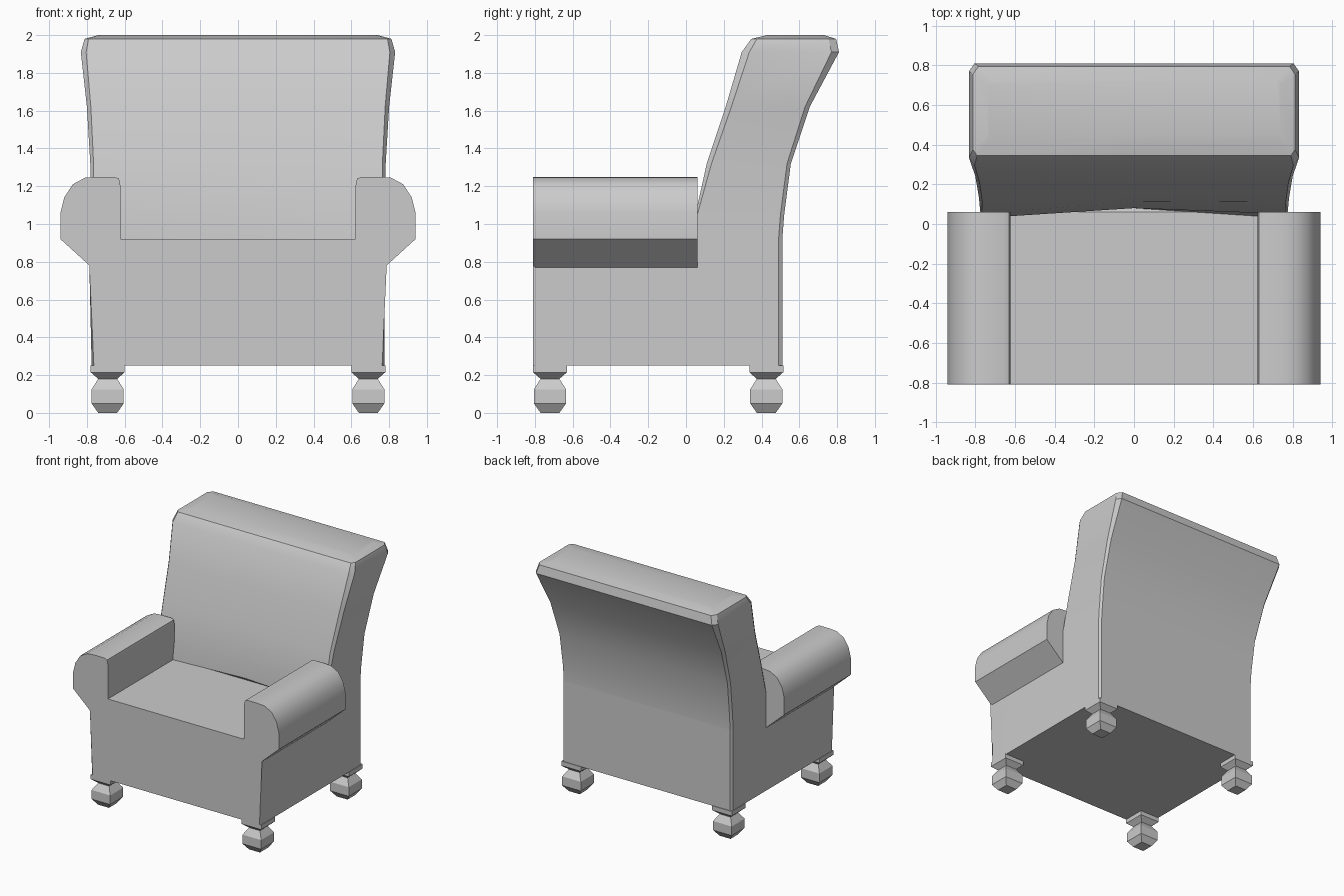
import bpy, bmesh, math

if "Cube" in bpy.data.objects:
    bpy.data.objects.remove(bpy.data.objects["Cube"])


def finish(name, bm):
    bmesh.ops.recalc_face_normals(bm, faces=bm.faces[:])
    me = bpy.data.meshes.new(name)
    bm.to_mesh(me)
    bm.free()
    ob = bpy.data.objects.new(name, me)
    bpy.context.collection.objects.link(ob)
    bpy.ops.object.select_all(action='DESELECT')
    ob.select_set(True)
    bpy.context.view_layer.objects.active = ob
    bpy.ops.object.shade_smooth_by_angle(angle=math.radians(32))
    return ob


def loft(name, rings):
    """Skin a stack of equal-length point rings and cap both ends."""
    bm = bmesh.new()
    vs = [[bm.verts.new(p) for p in r] for r in rings]
    n = len(vs[0])
    for a, b in zip(vs, vs[1:]):
        for i in range(n):
            j = (i + 1) % n
            bm.faces.new((a[i], a[j], b[j], b[i]))
    bm.faces.new(vs[0])
    bm.faces.new(vs[-1])
    return bm


# Seat and rolled arms: one front outline, mirrored and extruded backwards
half = [(0.775, 0.25), (0.775, 0.77), (0.94, 0.92), (0.94, 1.06), (0.92, 1.14),
        (0.875, 1.21), (0.81, 1.245), (0.75, 1.25), (0.655, 1.25),
        (0.63, 1.24), (0.622, 1.2), (0.622, 0.92)]
outline = half + [(-x, z) for x, z in reversed(half)]
bm = loft("seat", [[(x, y, z) for x, z in outline] for y in (-0.81, 0.06)])
corners = [e for e in bm.edges
           if all(v.co.y < -0.8 and abs(abs(v.co.x) - 0.775) < 1e-4 for v in e.verts)
           and abs(e.verts[0].co.z - e.verts[1].co.z) > 0.1]
bmesh.ops.bevel(bm, geom=corners, offset=0.012, segments=1, affect='EDGES')
finish("seat_and_arms", bm)


# Backrest: chamfered rings that lean back and widen upwards
def back_ring(z, yf, yb, w, cf, cb, yc):
    side = [(w - cf * 0.7, yf), (w, yf + cf), (w, yb - cb), (w - cb * 0.7, yb)]
    pts = [(0, yc)] + side + [(-x, y) for x, y in reversed(side)]
    return [(x, y, z) for x, y in pts]


levels = [  # z, front y, rear y, half width, front/rear chamfer, centre y
    (0.25, 0.06, 0.51, 0.775, 0.001, 0.02, 0.06),
    (0.915, 0.06, 0.51, 0.775, 0.001, 0.02, 0.06),
    (0.92, 0.03, 0.51, 0.775, 0.01, 0.02, 0.08),
    (1.05, 0.05, 0.52, 0.775, 0.01, 0.02, 0.08),
    (1.32, 0.11, 0.555, 0.782, 0.025, 0.02, 0.115),
    (1.62, 0.21, 0.655, 0.80, 0.03, 0.025, 0.21),
    (1.91, 0.295, 0.81, 0.832, 0.04, 0.04, 0.295),
    (1.98, 0.345, 0.795, 0.812, 0.03, 0.04, 0.345),
    (2.0, 0.43, 0.73, 0.74, 0.02, 0.03, 0.43)]
finish("backrest", loft("backrest", [back_ring(*l) for l in levels]))

# Four square turned feet
profile = [(0.0, 0.05), (0.05, 0.085), (0.125, 0.085), (0.18, 0.05),
           (0.215, 0.09), (0.252, 0.09)]
for yname, y in (("front", -0.72), ("back", 0.425)):
    for xname, x in (("left", -0.69), ("right", 0.69)):
        rings = [[(x + sx * r, y + sy * r, z)
                  for sx, sy in ((-1, -1), (1, -1), (1, 1), (-1, 1))]
                 for z, r in profile]
        finish(f"{yname}_{xname}_foot", loft("foot", rings))
